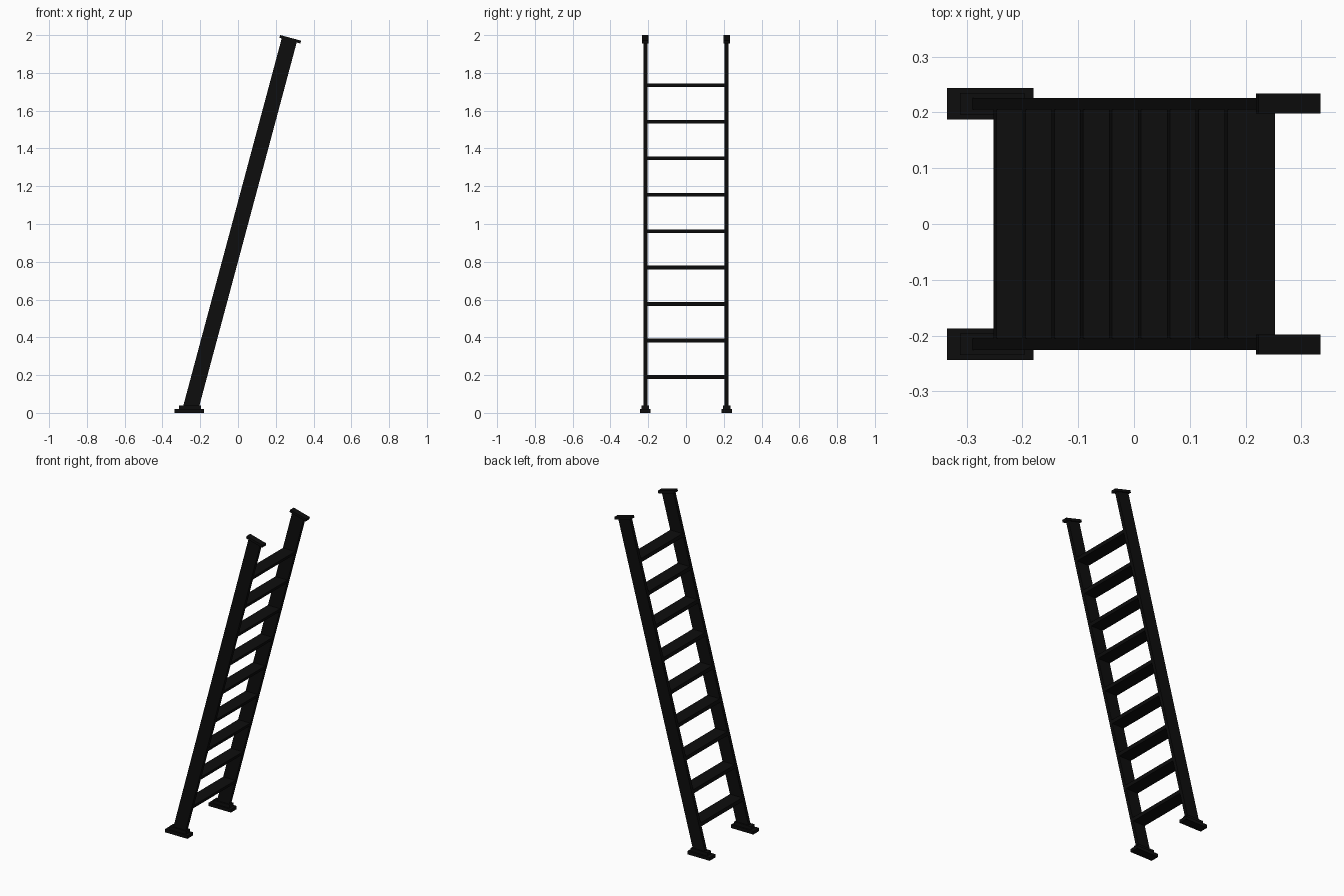
import bpy, bmesh, math
from mathutils import Matrix

if "Cube" in bpy.data.objects:
    bpy.data.objects.remove(bpy.data.objects["Cube"])

TILT = math.radians(15)
SLOPE = math.tan(TILT)
HALF = 0.0425          # half of the rail's horizontal width
RAIL_Y = 0.2155

black = bpy.data.materials.new("black_paint")
black.diffuse_color = (0.004, 0.004, 0.004, 1)
black.use_nodes = True
black.node_tree.nodes["Principled BSDF"].inputs["Base Color"].default_value = black.diffuse_color


def centre_x(z):
    return SLOPE * (z - 0.96)


def prism(name, profile, y0, y1):
    """Extrude an x-z profile from y0 to y1."""
    bm = bmesh.new()
    face = bm.faces.new([bm.verts.new((x, y0, z)) for x, z in profile])
    out = bmesh.ops.extrude_face_region(bm, geom=[face])
    verts = [v for v in out["geom"] if isinstance(v, bmesh.types.BMVert)]
    bmesh.ops.translate(bm, verts=verts, vec=(0, y1 - y0, 0))
    bmesh.ops.recalc_face_normals(bm, faces=bm.faces)
    return finish(name, bm)


def box(name, centre, size, tilt=0.0):
    bm = bmesh.new()
    m = (Matrix.Translation(centre) @ Matrix.Rotation(tilt, 4, 'Y')
         @ Matrix.Diagonal((*size, 1)))
    bmesh.ops.create_cube(bm, size=1, matrix=m)
    return finish(name, bm)


def finish(name, bm):
    mesh = bpy.data.meshes.new(name)
    bm.to_mesh(mesh)
    bm.free()
    mesh.materials.append(black)
    ob = bpy.data.objects.new(name, mesh)
    bpy.context.collection.objects.link(ob)
    return ob


for side, s in (("front", -1), ("back", 1)):
    y = s * RAIL_Y
    # leaning rail: level at the floor, square-cut at the top
    zt, zb = 1.977, 0.02
    dz = HALF * math.cos(TILT) * math.sin(TILT)
    dx = HALF * math.cos(TILT) ** 2
    prism(side + "_rail",
          [(centre_x(zb) - HALF, zb), (centre_x(zb) + HALF, zb),
           (centre_x(zt) + dx, zt - dz), (centre_x(zt) - dx, zt + dz)],
          y - 0.0105, y + 0.0105)
    # tilted cap on the rail end
    box(side + "_rail_cap", (0.2765, y, 1.978), (0.115, 0.036, 0.0155), TILT)
    # stepped foot
    box(side + "_foot_plate", (-0.2575, y, 0.01), (0.155, 0.057, 0.02))
    box(side + "_foot_collar", (-0.254, y, 0.03), (0.116, 0.038, 0.02))

# level treads, with edges following the slope of the rails
for i in range(9):
    z = 0.19 + i * 0.193
    profile = [(centre_x(h) + d, h) for h, d in
               ((z - 0.01, -HALF), (z - 0.01, HALF), (z + 0.01, HALF), (z + 0.01, -HALF))]
    prism(f"tread_{i + 1}", profile, -0.206, 0.206)
